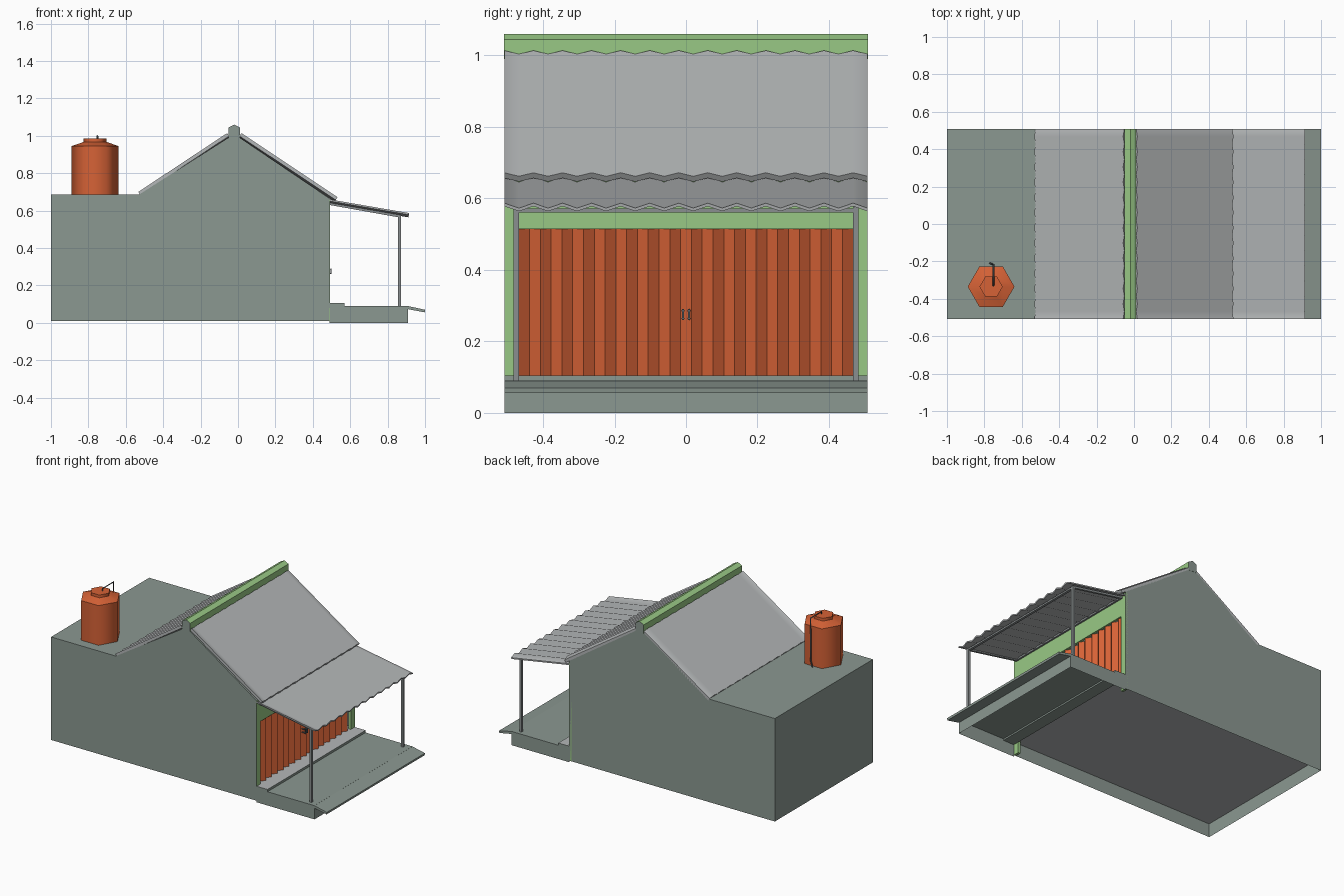
import bpy, bmesh, math
from mathutils import Vector

if "Cube" in bpy.data.objects:
    bpy.data.objects.remove(bpy.data.objects["Cube"])


def mat(name, r, g, b):
    m = bpy.data.materials.new(name)
    lin = [((c / 255 + 0.055) / 1.055) ** 2.4 for c in (r, g, b)]
    m.diffuse_color = (*lin, 1)
    m.use_nodes = True
    m.node_tree.nodes["Principled BSDF"].inputs["Base Color"].default_value = m.diffuse_color
    return m


WALL = mat("grey_green_plaster", 139, 152, 145)
GREEN = mat("light_green_paint", 153, 201, 133)
ORANGE = mat("burnt_orange", 214, 98, 54)
SHEET = mat("roof_metal", 180, 183, 184)
STEEL = mat("post_steel", 138, 143, 144)
DARK = mat("dark_pipe", 92, 97, 100)
W = 0.508  # half width in y


def finish(name, bm, mats, rule=None, smooth=None, recalc=True):
    if recalc:
        bmesh.ops.recalc_face_normals(bm, faces=bm.faces)
    bm.normal_update()
    if rule:
        for f in bm.faces:
            f.material_index = rule(f.normal)
    me = bpy.data.meshes.new(name)
    bm.to_mesh(me)
    bm.free()
    for m in mats:
        me.materials.append(m)
    ob = bpy.data.objects.new(name, me)
    bpy.context.collection.objects.link(ob)
    if smooth:
        bpy.ops.object.select_all(action='DESELECT')
        ob.select_set(True)
        bpy.context.view_layer.objects.active = ob
        bpy.ops.object.shade_smooth_by_angle(angle=math.radians(smooth))
    return ob


def loft(name, a, b, mats, rule=None, smooth=None, skip=()):
    """Joins two matching outlines with side faces and end caps."""
    bm = bmesh.new()
    va, vb = [bm.verts.new(p) for p in a], [bm.verts.new(p) for p in b]
    n = len(a)
    for i in range(n):
        if i not in skip:
            j = (i + 1) % n
            bm.faces.new((va[i], va[j], vb[j], vb[i]))
    bm.faces.new(va[::-1])
    bm.faces.new(vb)
    return finish(name, bm, mats, rule, smooth)


def prism(name, prof, mats, rule=None, skip=(), w=W):
    """xz profile extruded across the width."""
    return loft(name, [(x, -w, z) for x, z in prof], [(x, w, z) for x, z in prof], mats, rule, skip=skip)


def box(name, lo, hi, m):
    (x0, y0, z0), (x1, y1, z1) = lo, hi
    a = [(x0, y0, z0), (x1, y0, z0), (x1, y1, z0), (x0, y1, z0)]
    return loft(name, a, [(x, y, z1) for x, y, _ in a], [m])


def corrugated(name, p0, p1, up, m, amp, thick, n, half, smooth=None):
    """Zigzag sheet between two (x, z) ends, offset along the up direction."""
    def outline(p):
        o = Vector((p[0], 0, p[1]))
        ys = [-half + 2 * half * i / n for i in range(n + 1)]
        top = [o + Vector((0, y, 0)) + up * (amp if i % 2 == 0 else -amp) for i, y in enumerate(ys)]
        return top + [v - up * thick for v in reversed(top)]
    return loft(name, outline(p0), outline(p1), [m], smooth=smooth)


def slope_sheet(name, p0, p1, amp, thick):
    d = Vector((p1[0] - p0[0], 0, p1[1] - p0[1])).normalized()
    up = Vector((-d.z, 0, d.x))
    if up.z < 0:
        up = -up
    corrugated(name, p0, p1, up, SHEET, amp, thick, 25, W, 60)


# House shell, open below and at the door side
prism("house_walls", [(0.49, 0.01), (0.49, 0.665), (-0.02, 1.01), (-0.53, 0.685), (-1, 0.685), (-1, 0.01)],
      [WALL], skip=(0, 5))

# Floor slab with doorstep
box("floor_slab", (-0.998, -W + 0.002, 0.097), (0.49, W - 0.002, 0.104), SHEET)
prism("door_step", [(0.49, 0.08), (0.57, 0.08), (0.57, 0.105), (0.49, 0.105)],
      [WALL, SHEET], lambda n: 1 if n.z > 0.5 else 0)

# Green door surround
for s in (-1, 1):
    box("door_side_wall", (0.475, min(s * 0.468, s * W), 0.01), (0.491, max(s * 0.468, s * W), 0.66), GREEN)
box("door_header_wall", (0.475, -0.468, 0.515), (0.491, 0.468, 0.66), GREEN)

# Folding door and handles
corrugated("folding_door", (0.476, 0.104), (0.476, 0.516), Vector((1, 0, 0)), ORANGE, 0.011, 0.008, 31, 0.468)
for s in (-1, 1):
    y = s * 0.008
    box("door_handle", (0.494, y - 0.003, 0.26), (0.499, y + 0.003, 0.29), DARK)
    for z in (0.262, 0.284):
        box("handle_mount", (0.47, y - 0.004, z), (0.496, y + 0.004, z + 0.004), DARK)

# Porch base, hollow below, and its sloping lip
prism("porch_base", [(0.49, 0), (0.91, 0), (0.91, 0.09), (0.49, 0.09)], [WALL], skip=(0, 3))
prism("porch_lip", [(0.905, 0.074), (0.998, 0.056), (1.0, 0.07), (0.908, 0.09)], [WALL])

# Roof sheets and ridge cap
slope_sheet("right_roof", (0.015, 1.009), (0.529, 0.667), 0.006, 0.018)
slope_sheet("left_roof", (-0.055, 1.009), (-0.53, 0.695), 0.006, 0.018)
slope_sheet("porch_roof", (0.49, 0.653), (0.914, 0.580), 0.007, 0.009)
prism("ridge_cap", [(-0.05, 0.99), (0.01, 0.99), (0.01, 1.045), (-0.02, 1.06), (-0.05, 1.045)],
      [GREEN, WALL], lambda n: 1 if abs(n.y) > 0.5 else 0, w=W + 0.001)

# Porch posts and roof frame
for s in (-1, 1):
    y = s * 0.475
    box("porch_post", (0.855, y - 0.008, 0.088), (0.871, y + 0.008, 0.575), STEEL)
    loft("porch_rafter", [(0.49, y - 0.007, 0.63), (0.49, y + 0.007, 0.63), (0.49, y + 0.007, 0.643), (0.49, y - 0.007, 0.643)],
         [(0.871, y - 0.007, 0.562), (0.871, y + 0.007, 0.562), (0.871, y + 0.007, 0.576), (0.871, y - 0.007, 0.576)], [STEEL])
box("porch_front_beam", (0.855, -0.482, 0.561), (0.871, 0.482, 0.572), STEEL)
box("porch_wall_beam", (0.49, -0.482, 0.63), (0.502, 0.482, 0.642), STEEL)

# Water tank: stacked hexagon rings
cx, cy = -0.764, -0.335
bm = bmesh.new()
rings = []
for r, z in ((0.125, 0.684), (0.125, 0.945), (0.062, 0.967), (0.062, 0.985)):
    rings.append([bm.verts.new((cx + r * math.cos(k * math.pi / 3), cy + r * math.sin(k * math.pi / 3), z)) for k in range(6)])
for a, b in zip(rings, rings[1:]):
    for k in range(6):
        j = (k + 1) % 6
        bm.faces.new((a[k], a[j], b[j], b[k]))
bm.faces.new(rings[0][::-1])
bm.faces.new(rings[-1])
finish("water_tank", bm, [ORANGE], smooth=62)

# Tank pipe: up from the lid, over the back and down to the roof
cu = bpy.data.curves.new("tank_pipe", 'CURVE')
cu.dimensions = '3D'
cu.bevel_depth = 0.005
cu.bevel_resolution = 0
cu.use_fill_caps = True
path = [(-0.752, -0.33, 0.98), (-0.752, -0.33, 1.0), (-0.752, -0.215, 1.0), (-0.755, -0.215, 0.72),
        (-0.77, -0.21, 0.685)]
sp = cu.splines.new('POLY')
sp.points.add(len(path) - 1)
for p, co in zip(sp.points, path):
    p.co = (*co, 1)
cu.materials.append(DARK)
bpy.context.collection.objects.link(bpy.data.objects.new("tank_pipe", cu))
